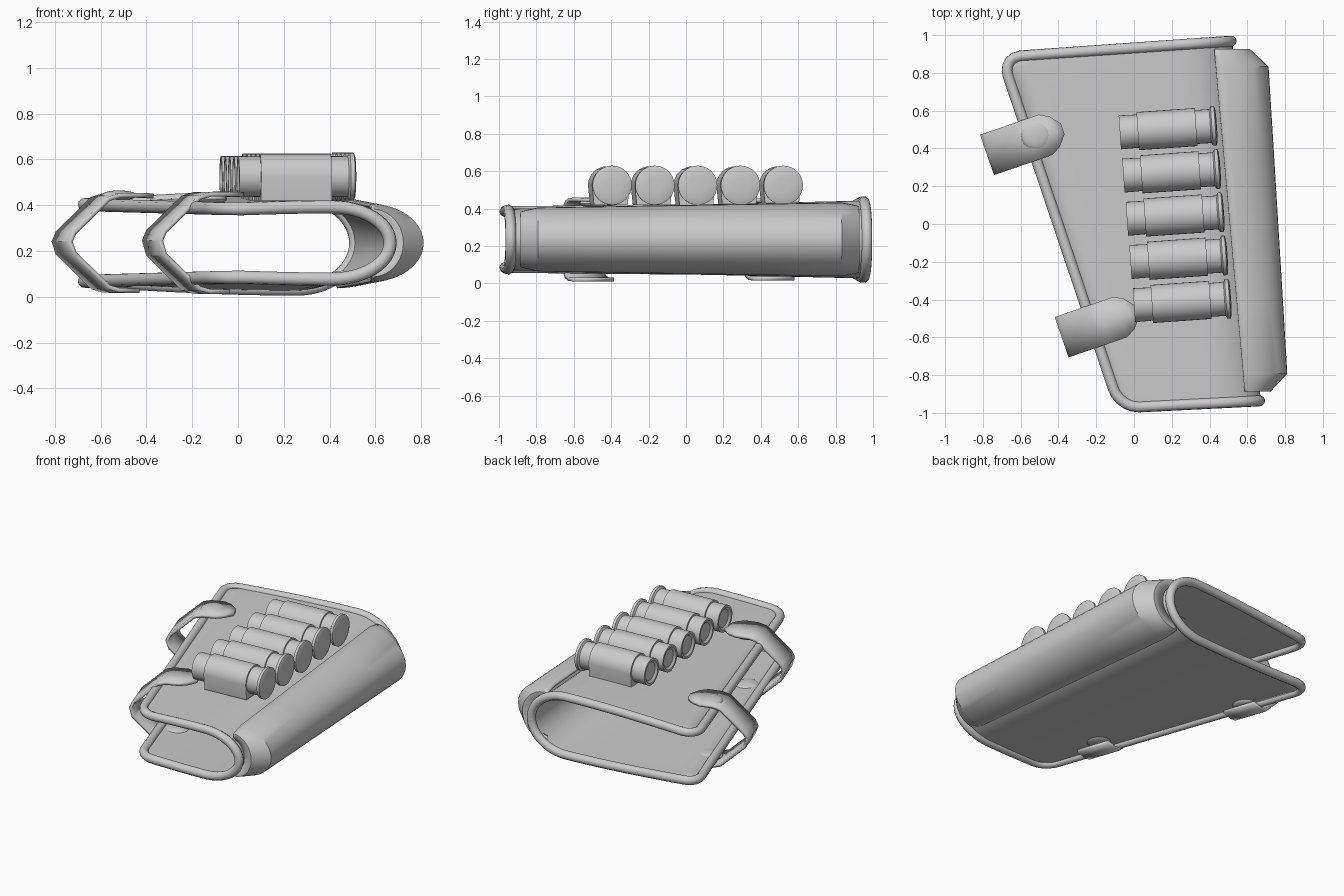
import bpy, bmesh, math
from mathutils import Matrix, Vector

cube = bpy.data.objects.get("Cube")
if cube:
    bpy.data.objects.remove(cube, do_unlink=True)

grey = bpy.data.materials.new("light grey")
COLOUR = (0.6, 0.6, 0.6, 1)
grey.diffuse_color = COLOUR
grey.use_nodes = True
grey.node_tree.nodes["Principled BSDF"].inputs["Base Color"].default_value = COLOUR


def finish(bm, name, thick=0, angle=35):
    bmesh.ops.recalc_face_normals(bm, faces=bm.faces)
    mesh = bpy.data.meshes.new(name)
    bm.to_mesh(mesh)
    bm.free()
    mesh.materials.append(grey)
    ob = bpy.data.objects.new(name, mesh)
    bpy.context.collection.objects.link(ob)
    for o in bpy.context.selected_objects:
        o.select_set(False)
    ob.select_set(True)
    bpy.context.view_layer.objects.active = ob
    bpy.ops.object.shade_smooth_by_angle(angle=math.radians(angle))
    if thick:
        mod = ob.modifiers.new("thickness", 'SOLIDIFY')
        mod.thickness = thick
        mod.offset = 0
    return ob


def grid(bm, rows, closed=False):
    """Skin a list of equally long point rows."""
    vs = [[bm.verts.new(p) for p in r] for r in rows]
    n = len(rows[0])
    for a, b in zip(vs, vs[1:]):
        for i in range(n if closed else n - 1):
            j = (i + 1) % n
            bm.faces.new((a[i], a[j], b[j], b[i]))
    return vs


def mix(a, b, t):
    return a + (b - a) * t


MID = 0.235


def corner(t, length, r):
    """Inset that rounds both ends of an edge."""
    d = min(t, 1 - t) * length
    return r - math.sqrt(max(0, r * r - (r - d) ** 2)) if d < r else 0


# Sleeve: flat top and bottom joined by a rounded side, open on the right edge
def sleeve_section(t):
    left = mix(-0.075, -0.7, t) + corner(t, 1.85, 0.1)
    bend = mix(0.41, 0.26, t)
    apex = mix(0.665, 0.515, t)
    low, high = mix(0.15, 0.168, t), mix(0.158, 0.202, t)
    half = []
    for i in range(9):
        f = i / 8
        half.append((mix(left, bend, f), mix(low, high, math.sin(f * math.pi / 2))))
    for i in range(1, 13):
        a = i / 12 * math.pi / 2
        half.append((bend + (apex - bend) * math.sin(a), high * math.cos(a)))
    pts = [(x, z) for x, z in half] + [(x, -z) for x, z in half[-2::-1]]
    return [Vector((x, mix(-0.97 + 0.05 * x, 0.932 + 0.07 * x, t), MID + z)) for x, z in pts]


steps = [0, 0.004, 0.012, 0.025, 0.04, 0.055] + [i / 12 for i in range(1, 12)]
steps += [0.945, 0.96, 0.975, 0.988, 0.996, 1]
sections = [sleeve_section(t) for t in steps]
bm = bmesh.new()
grid(bm, sections)
finish(bm, "sleeve", 0.012)

# Piping around the whole edge of the sleeve
path = sections[0] + [s[-1] for s in sections[1:-1]] + sections[-1][::-1]
path += [s[0] for s in sections[-2:0:-1]]
bm = bmesh.new()
rows = []
for i, p in enumerate(path):
    tan = (path[(i + 1) % len(path)] - path[i - 1]).normalized()
    # Aim each ring away from the long axis so that neighbours line up
    out = Vector((p.x - 0.2, p.y, (p.z - MID) * 3))
    side = (out - tan * out.dot(tan)).normalized()
    up = tan.cross(side)
    rows.append([p + 0.029 * (side * math.cos(a) + up * math.sin(a))
                 for a in [k * math.tau / 10 for k in range(10)]])
grid(bm, rows + [rows[0]], True)
bmesh.ops.remove_doubles(bm, verts=bm.verts, dist=0.0001)
finish(bm, "edge_piping", angle=60)


# Curved guard plate over the left side, with chamfered ends tucked in to the sleeve
def guard_section(y, tuck=0):
    t = (y + 0.88) / 1.8
    end = max(0, 0.09 - min(y + 0.88, 0.92 - y)) + tuck
    edge, apex = mix(0.585, 0.425, t), mix(0.81, 0.7, t) - end
    h = mix(0.162, 0.192, t) - end * 0.2 - tuck * 0.5
    pts = []
    for i in range(21):
        a = math.pi * (i / 20 - 0.5)
        pts.append((edge + (apex - edge) * math.cos(a), y, MID + h * math.sin(a)))
    return pts


bm = bmesh.new()
ys = (-0.88, -0.85, -0.79, -0.4, 0, 0.4, 0.83, 0.89, 0.92)
grid(bm, [guard_section(-0.88, 0.05)] + [guard_section(y) for y in ys]
     + [guard_section(0.92, 0.07)])
finish(bm, "side_guard", 0.015, 28)


# Cartridges lying across the top, each held by a loop
def lathe(bm, profile, sides=32):
    rows = [[(x, r * math.cos(k * math.tau / sides), r * math.sin(k * math.tau / sides))
             for k in range(sides)] for x, r in profile]
    vs = grid(bm, rows, True)
    bm.faces.new(vs[0])
    bm.faces.new(vs[-1])


for i in range(5):
    place = Matrix.Translation((mix(0.0, -0.075, i / 4), mix(-0.43, 0.485, i / 4), 0.525))
    place = place @ Matrix.Rotation(math.radians(4), 4, 'Z')
    bm = bmesh.new()
    lathe(bm, [(0.012, 0.06), (0, 0.075), (0, 0.09), (0.1, 0.088), (0.48, 0.09),
               (0.488, 0.105), (0.506, 0.105), (0.512, 0.09), (0.515, 0.04)])
    finish(bm, f"cartridge_{i + 1}").matrix_world = place

    bm = bmesh.new()
    arch = [(0.101 * math.cos(a), 0.101 * math.sin(a)) for a in
            [math.pi * k / 16 for k in range(17)]] + [(-0.09, -0.105), (0.09, -0.105)]
    ends = grid(bm, [[(x, y, z) for y, z in arch] for x in (0.095, 0.405)], True)
    for e in ends:
        bm.faces.new(e)
    finish(bm, f"cartridge_loop_{i + 1}").matrix_world = place

# Straps bridging the open edge: (distance inward, height above middle, half width)
W = 0.113
upper = [(0.425, 0.2, 0.03), (0.38, 0.203, 0.085), (0.33, 0.204, W), (0.24, 0.202, W),
         (0.19, 0.188, W), (0.03, 0.04, W)]
lower = [(s, -z, W) for s, z, w in upper[:1:-1]]
for name, x, y, lift in (("front", -0.385, -0.6, -0.01), ("back", -0.78, 0.365, 0.005)):
    place = Matrix.Translation((x, y, MID)) @ Matrix.Rotation(math.radians(19), 4, 'Z')
    bm = bmesh.new()
    grid(bm, [[(s, w * k, z + math.copysign(lift, z)) for k in (-1, 0, 1)]
              for s, z, w in upper + [(0.012, 0.001, W)] + lower])
    finish(bm, f"{name}_strap", 0.02, 30).matrix_world = place

    # Flat domed studs through both ends of the strap
    for level, sign in (("upper", 1), ("lower", -1)):
        bm = bmesh.new()
        bmesh.ops.create_uvsphere(bm, u_segments=20, v_segments=10, radius=0.078)
        bmesh.ops.scale(bm, vec=(1, 1, 0.28), verts=bm.verts)
        height = sign * (0.203 + lift) if sign > 0 else -0.17 - lift
        spot = Matrix.Translation((0.28, 0.015, height))
        finish(bm, f"{name}_{level}_stud").matrix_world = place @ spot
